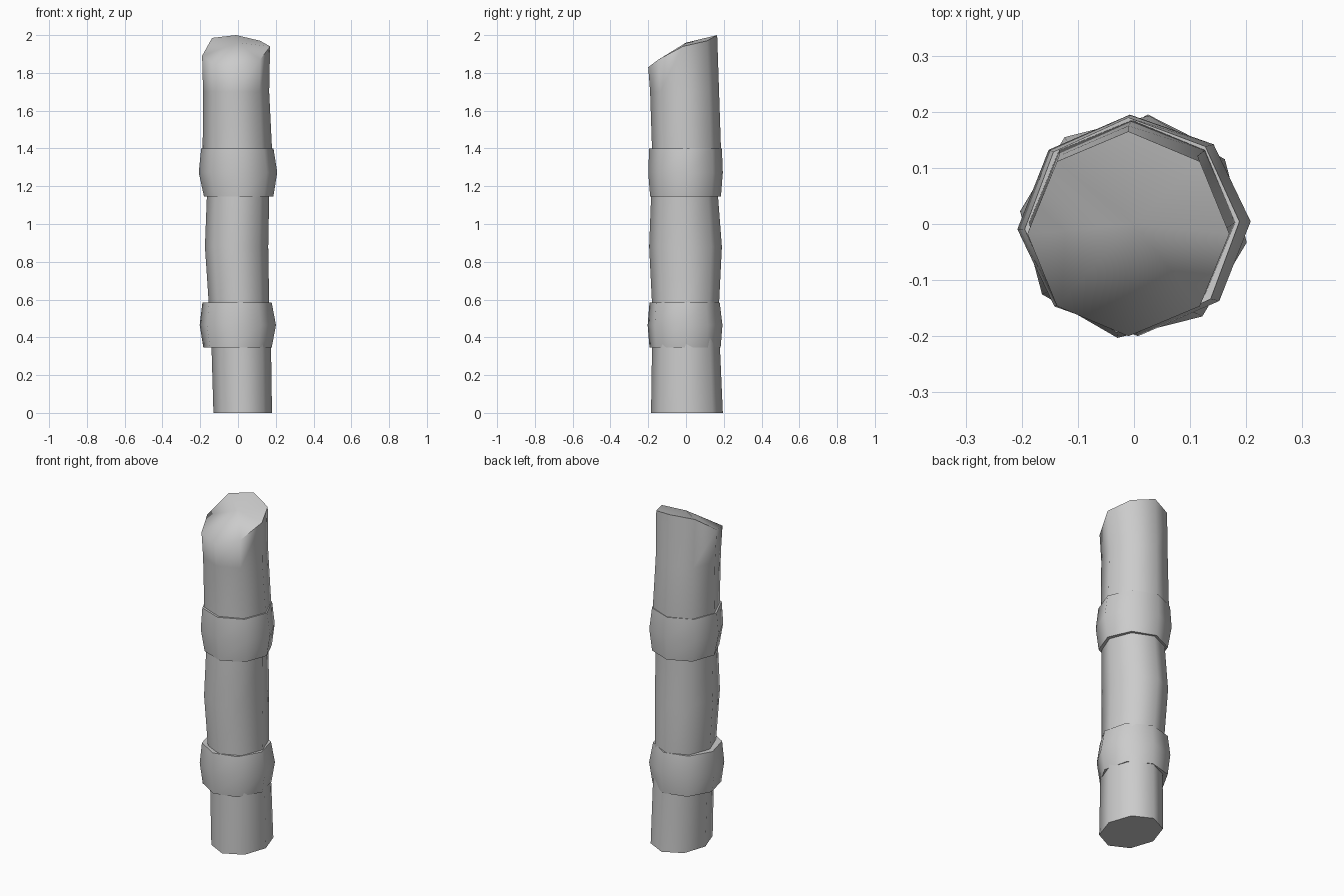
import bpy, bmesh, math

cube = bpy.data.objects.get("Cube")
if cube:
    bpy.data.objects.remove(cube, do_unlink=True)

SIDES = 8


def make_material(name, color):
    mat = bpy.data.materials.new(name)
    mat.use_nodes = True
    mat.diffuse_color = color
    mat.node_tree.nodes["Principled BSDF"].inputs["Base Color"].default_value = color
    return mat


grey = make_material("plain grey", (0.6, 0.6, 0.6, 1))


def ring(bm, z, x0, x1, y0, y1, turn=0):
    """Irregular octagon given by its extents; z may be one height or one per corner."""
    verts = []
    for i in range(SIDES):
        a = math.tau * i / SIDES + math.radians(turn)
        c, s = math.cos(a), math.sin(a)
        x = (x0 + x1) / 2 + (x1 - x0) / 2 * c
        y = (y0 + y1) / 2 + (y1 - y0) / 2 * s
        verts.append(bm.verts.new((x, y, z[i] if isinstance(z, list) else z)))
    return verts


def bridge(bm, low, high):
    for i in range(SIDES):
        j = (i + 1) % SIDES
        bm.faces.new((low[i], low[j], high[j], high[i]))


def finish(bm, name, angle):
    bmesh.ops.recalc_face_normals(bm, faces=bm.faces)
    mesh = bpy.data.meshes.new(name)
    bm.to_mesh(mesh)
    bm.free()
    mesh.materials.append(grey)
    obj = bpy.data.objects.new(name, mesh)
    bpy.context.collection.objects.link(obj)
    bpy.ops.object.select_all(action='DESELECT')
    obj.select_set(True)
    bpy.context.view_layer.objects.active = obj
    bpy.ops.object.shade_smooth_by_angle(angle=math.radians(angle))


# Shaft: uneven pole with a slanted, slightly domed top
bm = bmesh.new()
slant = [1.94, 1.97, 2.0, 1.985, 1.89, 1.85, 1.83, 1.87]
rows = [ring(bm, *r) for r in (
    (0.0, -0.13, 0.18, -0.185, 0.195),
    (0.34, -0.14, 0.175, -0.18, 0.18),
    (0.58, -0.155, 0.165, -0.18, 0.175),
    (0.88, -0.175, 0.16, -0.195, 0.19),
    (1.14, -0.165, 0.165, -0.185, 0.17),
    (1.4, -0.187, 0.18, -0.18, 0.185),
    (1.7, -0.185, 0.165, -0.19, 0.175),
    (slant, -0.19, 0.17, -0.2, 0.165))]
for low, high in zip(rows, rows[1:]):
    bridge(bm, low, high)
bm.faces.new(rows[0][::-1])
peak = bm.verts.new((0, 0, 1.96))
for i in range(SIDES):
    bm.faces.new((rows[-1][i], rows[-1][(i + 1) % SIDES], peak))
finish(bm, "shaft", 75)


# Bands: bulging collars whose rims turn inward into the shaft
def band(name, z0, z1, turn, low, mid, high):
    bm = bmesh.new()
    inner = (-0.12, 0.12, -0.13, 0.13)
    loops = [ring(bm, z, *e, turn) for z, e in (
        (z0 + 0.005, inner), (z0, low), ((z0 + z1) / 2, mid),
        (z1, high), (z1 - 0.005, inner))]
    for a, b in zip(loops, loops[1:] + loops[:1]):
        bridge(bm, a, b)
    finish(bm, name, 50)


band("lower_band", 0.345, 0.585, -8, (-0.185, 0.18, -0.195, 0.185),
     (-0.205, 0.203, -0.205, 0.195), (-0.19, 0.18, -0.195, 0.18))
band("upper_band", 1.145, 1.4, 2, (-0.18, 0.187, -0.19, 0.185),
     (-0.208, 0.208, -0.2, 0.195), (-0.195, 0.188, -0.195, 0.19))
